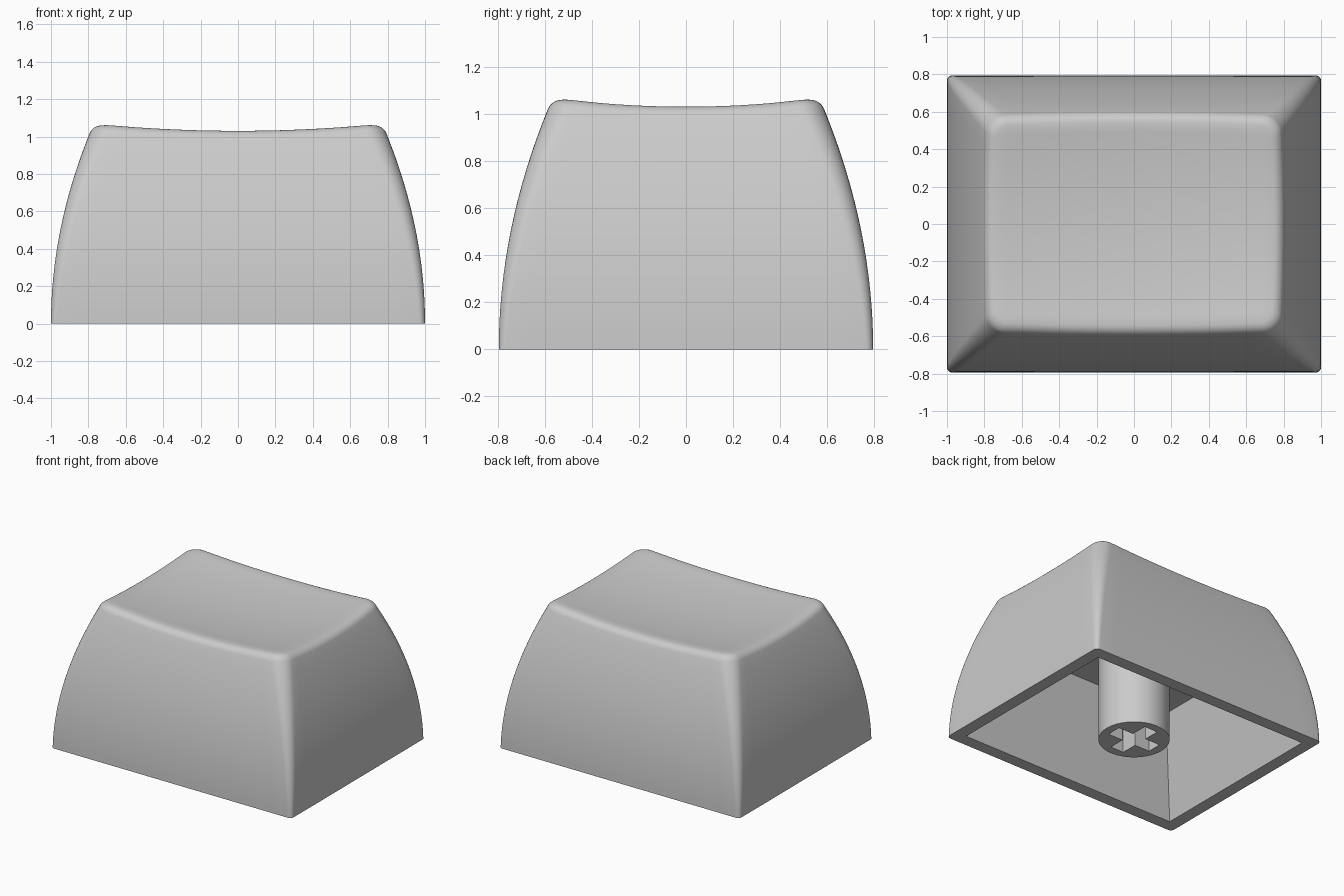
import bpy, bmesh
from math import sin, cos, pi, radians

cube = bpy.data.objects.get("Cube")
if cube:
    bpy.data.objects.remove(cube, do_unlink=True)

grey = bpy.data.materials.new("light_grey_plastic")
colour = (0.6, 0.6, 0.6, 1)
grey.diffuse_color = colour
grey.use_nodes = True
grey.node_tree.nodes["Principled BSDF"].inputs["Base Color"].default_value = colour

CORNER_STEPS, SIDE_STEPS = 8, 16
FILLET, LEAN = 0.06, radians(22)


def make_object(name, bm):
    bmesh.ops.remove_doubles(bm, verts=bm.verts, dist=1e-5)
    bmesh.ops.recalc_face_normals(bm, faces=bm.faces)
    mesh = bpy.data.meshes.new(name)
    bm.to_mesh(mesh)
    bm.free()
    mesh.materials.append(grey)
    obj = bpy.data.objects.new(name, mesh)
    bpy.context.collection.objects.link(obj)
    return obj


def smooth(obj):
    bpy.ops.object.select_all(action='DESELECT')
    obj.select_set(True)
    bpy.context.view_layer.objects.active = obj
    bpy.ops.object.shade_smooth_by_angle(angle=radians(35))


def outline_params():
    """Corner-centre factors and outward direction for a rounded rectangle."""
    signs = [(1, 1), (-1, 1), (-1, -1), (1, -1)]
    params = []
    for q, (sx, sy) in enumerate(signs):
        for i in range(CORNER_STEPS + 1):
            a = (q + i / CORNER_STEPS) * pi / 2
            params.append((sx, sy, cos(a), sin(a)))
        ex, ey = signs[(q + 1) % 4]
        for i in range(1, SIDE_STEPS):
            t = i / SIDE_STEPS
            params.append((sx + (ex - sx) * t, sy + (ey - sy) * t, cos(a), sin(a)))
    return params


PARAMS = outline_params()


def place(p, w, d, r):
    cx, cy, nx, ny = p
    return cx * (w - r) + nx * r, cy * (d - r) + ny * r


def wall(p, z, inset=0):
    """Point on the bulging outer wall at height z."""
    taper = 0.2 * z * z + inset
    return place(p, 1 - taper, 0.795 - taper, 0.03 + 0.07 * z - inset * 0.6)


def dish(x, y):
    return 0.996 + 0.067 * x * x + 0.13 * y * y


# Cap shell: cavity, bottom rim, walls, rounded edge and dished top as one loft
rings = [[(*place(p, 0.707, 0.502, 0), 0.69) for p in PARAMS],
         [(*place(p, 0.907, 0.702, 0), 0) for p in PARAMS]]
tops = [dish(*wall(p, 1.05, FILLET)) for p in PARAMS]
edge = [t - FILLET * (1 - sin(LEAN)) for t in tops]
for i in range(17):
    rings.append([(*wall(p, e * i / 16), e * i / 16) for p, e in zip(PARAMS, edge)])
for i in range(1, 8):
    a = LEAN + (pi / 2 - LEAN) * i / 7
    inset = FILLET * (cos(LEAN) - cos(a))
    rings.append([(*wall(p, e, inset), t - FILLET * (1 - sin(a)))
                  for p, e, t in zip(PARAMS, edge, tops)])
rim = rings[-1]
for i in range(1, 20):
    s = 1 - i / 20
    rings.append([(x * s, y * s, dish(x * s, y * s)) for x, y, _ in rim])

bm = bmesh.new()
loops = [[bm.verts.new(co) for co in ring] for ring in rings]
n = len(PARAMS)
for lower, upper in zip(loops, loops[1:]):
    for i in range(n):
        j = (i + 1) % n
        bm.faces.new((lower[i], lower[j], upper[j], upper[i]))
bm.faces.new(loops[0])
bm.faces.new(loops[-1])
smooth(make_object("cap_shell", bm))

# Round stem under the cap
bm = bmesh.new()
bmesh.ops.create_cone(bm, cap_ends=True, segments=64, radius1=0.243, radius2=0.243, depth=0.72)
bmesh.ops.translate(bm, verts=bm.verts, vec=(0, 0, 0.36))
stem = make_object("stem", bm)

# Cross-shaped socket cut into the stem
LONG, THIN, DEPTH = 0.18, 0.055, 0.35
bm = bmesh.new()
profile = []
for c, s in ((1, 0), (0, 1), (-1, 0), (0, -1)):
    for x, y in ((LONG, -THIN), (LONG, THIN), (THIN, THIN)):
        profile.append(bm.verts.new((x * c - y * s, x * s + y * c, -0.1)))
base = bm.faces.new(profile)
top = bmesh.ops.extrude_face_region(bm, geom=[base])["geom"]
bmesh.ops.translate(bm, verts=[v for v in top if isinstance(v, bmesh.types.BMVert)],
                    vec=(0, 0, DEPTH + 0.1))
cutter = make_object("socket_cutter", bm)
cutter.hide_render = True

cut = stem.modifiers.new("socket", 'BOOLEAN')
cut.operation, cut.solver, cut.object = 'DIFFERENCE', 'EXACT', cutter
bpy.context.view_layer.objects.active = stem
bpy.ops.object.modifier_apply(modifier=cut.name)
bpy.data.objects.remove(cutter, do_unlink=True)
smooth(stem)
